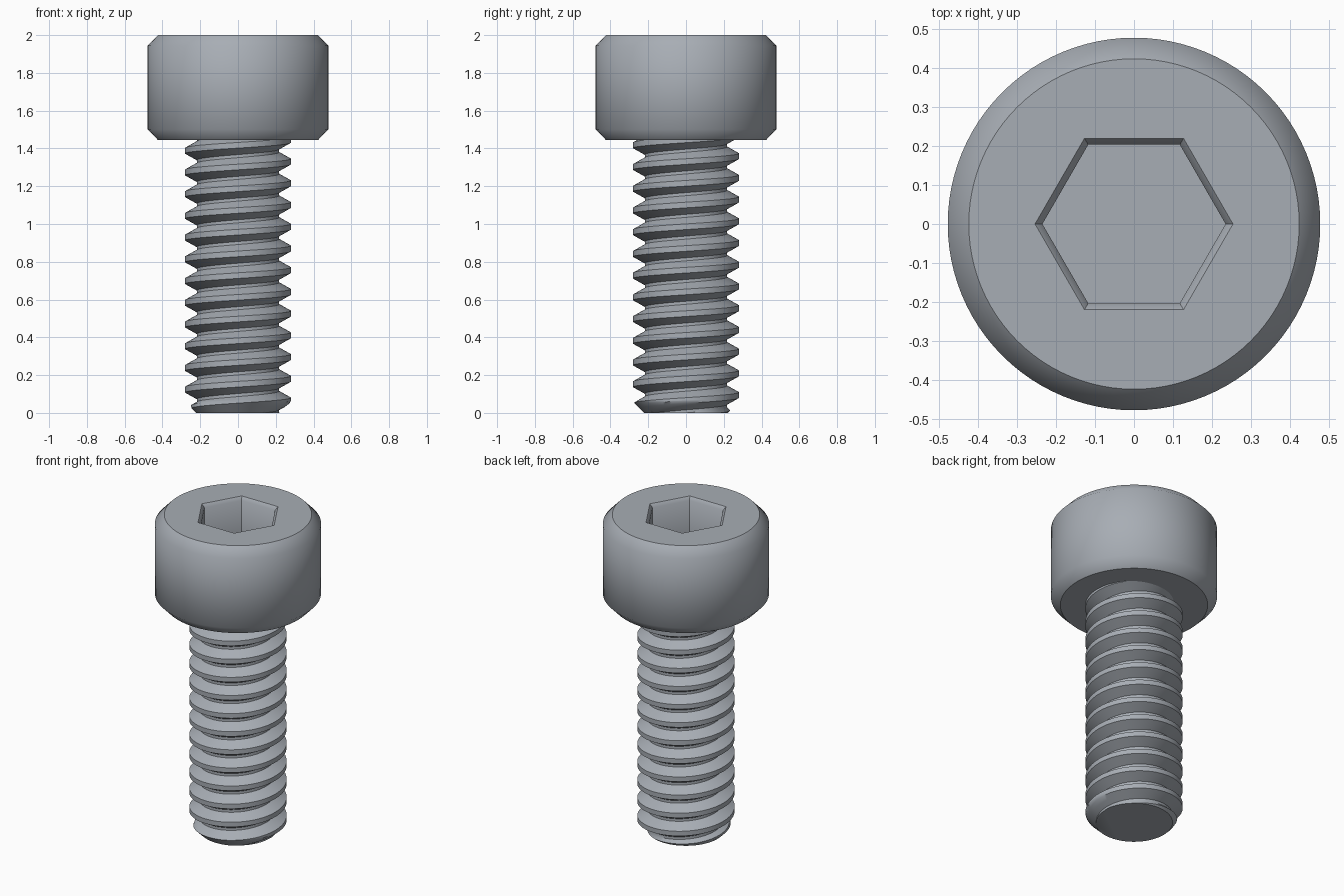
import bpy, bmesh, math
from math import pi, sin, cos, radians

cube = bpy.data.objects.get("Cube")
if cube:
    bpy.data.objects.remove(cube)

steel = bpy.data.materials.new("brushed steel grey")
steel.use_nodes = True
STEEL = (0.39, 0.42, 0.46, 1)
steel.diffuse_color = STEEL
steel.node_tree.nodes["Principled BSDF"].inputs["Base Color"].default_value = STEEL

SEG = 96
HEAD_BASE, TOP = 1.445, 2.0
PITCH, MAJOR, MINOR = 0.115, 0.28, 0.218


def finish(bm, name, angle):
    bmesh.ops.recalc_face_normals(bm, faces=bm.faces)
    mesh = bpy.data.meshes.new(name)
    bm.to_mesh(mesh)
    bm.free()
    obj = bpy.data.objects.new(name, mesh)
    bpy.context.collection.objects.link(obj)
    mesh.materials.append(steel)
    bpy.ops.object.select_all(action='DESELECT')
    obj.select_set(True)
    bpy.context.view_layer.objects.active = obj
    bpy.ops.object.shade_smooth_by_angle(angle=radians(angle))
    return obj


def ring(bm, r, z, n):
    return [bm.verts.new((r * cos(2 * pi * i / n), r * sin(2 * pi * i / n), z))
            for i in range(n)]


def loft(bm, profile, n):
    rings = [ring(bm, r, z, n) for r, z in profile]
    for a, b in zip(rings, rings[1:]):
        for i in range(n):
            j = (i + 1) % n
            bm.faces.new((a[i], a[j], b[j], b[i]))
    return rings


# Chamfered head with a hexagonal socket
bm = bmesh.new()
outer = loft(bm, [(0.424, HEAD_BASE), (0.478, HEAD_BASE + 0.056),
                  (0.478, TOP - 0.056), (0.424, TOP)], SEG)
bm.faces.new(outer[0])
socket = loft(bm, [(0.254, TOP), (0.235, TOP - 0.02), (0.235, TOP - 0.28)], 6)
bm.faces.new(socket[-1])
step = SEG // 6
for k in range(6):
    arc = [outer[-1][(k * step + i) % SEG] for i in range(step + 1)]
    bm.faces.new(arc + [socket[0][(k + 1) % 6], socket[0][k]])
finish(bm, "socket_head", 45)

# Right-handed helical thread: one strip of the tooth profile per turn
tooth = [(0, MINOR), (0.14, MINOR), (0.29, (MINOR + MAJOR) / 2), (0.44, MAJOR),
         (0.57, MAJOR), (0.70, MAJOR), (0.85, (MINOR + MAJOR) / 2)]
turns = int(HEAD_BASE / PITCH) + 4
bm = bmesh.new()
rows = []
for t in range(turns):
    for f, r in tooth:
        rows.append([((t - 2 + f + i / SEG) * PITCH, r, 2 * pi * i / SEG)
                     for i in range(SEG)])
grid = [[bm.verts.new((r * cos(a), r * sin(a), z)) for z, r, a in row] for row in rows]
n = len(tooth)
for k in range(len(grid) - 1):
    for i in range(SEG):
        if i < SEG - 1:
            quad = (grid[k][i], grid[k][i + 1], grid[k + 1][i + 1], grid[k + 1][i])
        elif k + n + 1 < len(grid) + n and k >= n:
            # the end of one turn joins the start of the next
            quad = (grid[k - n][i], grid[k][0], grid[k + 1][0], grid[k + 1 - n][i])
        else:
            continue
        bm.faces.new(quad)

# Trim both ends flat, close the tip and chamfer it
for z, sign in ((0, -1), (0.065, 0), (HEAD_BASE + 0.01, 1)):
    bmesh.ops.bisect_plane(bm, geom=bm.verts[:] + bm.edges[:] + bm.faces[:],
                           plane_co=(0, 0, z), plane_no=(0, 0, sign or 1),
                           clear_outer=sign != 0)
for v in bm.verts:
    r = math.hypot(v.co.x, v.co.y)
    k = min(1, (0.222 + v.co.z) / r)
    v.co.x *= k
    v.co.y *= k
tip = [e for e in bm.edges if e.is_boundary and all(abs(v.co.z) < 1e-4 for v in e.verts)]
bmesh.ops.edgeloop_fill(bm, edges=tip)
finish(bm, "threaded_shank", 40)
